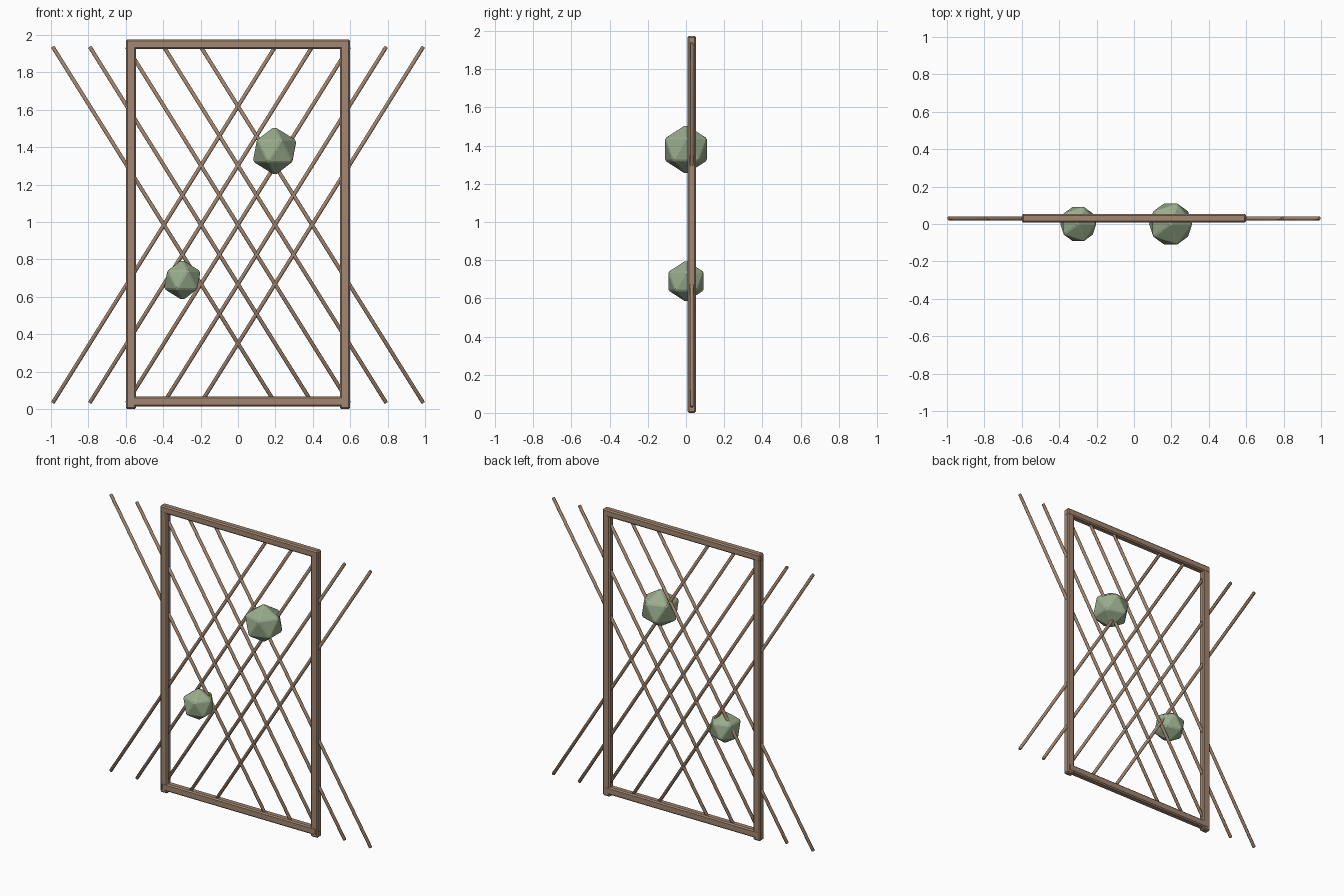
import bpy
from math import atan2, hypot

cube = bpy.data.objects.get("Cube")
if cube:
    bpy.data.objects.remove(cube, do_unlink=True)


def make_material(name, rgb):
    mat = bpy.data.materials.new(name)
    mat.use_nodes = True
    mat.diffuse_color = (*rgb, 1)
    mat.node_tree.nodes["Principled BSDF"].inputs["Base Color"].default_value = (*rgb, 1)
    return mat


WOOD = make_material("weathered wood", (0.36, 0.24, 0.165))
LEAF = make_material("sage leaf", (0.32, 0.41, 0.265))
PLANE_Y = 0.03  # depth of the trellis plane


def finish(name, mat, bevel):
    obj = bpy.context.object
    obj.name = name
    obj.data.materials.append(mat)
    if bevel:
        mod = obj.modifiers.new("Soft edges", 'BEVEL')
        mod.width = bevel
        mod.segments = 1
        mod.limit_method = 'ANGLE'
    return obj


def beam(name, x0, x1, z0, z1, depth):
    bpy.ops.mesh.primitive_cube_add(
        size=1, location=((x0 + x1) / 2, PLANE_Y, (z0 + z1) / 2))
    bpy.context.object.scale = (x1 - x0, depth, z1 - z0)
    bpy.ops.object.transform_apply(location=False, rotation=False, scale=True)
    finish(name, WOOD, 0.008)


# Outer frame
beam("left_post", 0.545, 0.6, 0, 1.965, 0.044)
beam("right_post", -0.6, -0.545, 0, 1.965, 0.044)
beam("top_rail", -0.6, 0.6, 1.925, 1.975, 0.046)
beam("bottom_rail", -0.59, 0.59, 0.015, 0.067, 0.046)

# Crossing diagonal slats
RUN, RISE = 1.19, 1.905
for side, lean in (("left", 1), ("right", -1)):
    for i in range(5):
        bpy.ops.mesh.primitive_cylinder_add(
            vertices=8, radius=0.0115, depth=hypot(RUN, RISE),
            location=((i - 2) * 0.198, PLANE_Y, 0.985),
            rotation=(0, lean * atan2(RUN, RISE), 0))
        finish(f"{side}_leaning_slat_{i + 1}", WOOD, 0.003)
        bpy.ops.object.shade_smooth_by_angle()

# Faceted leaf clumps
for name, x, z, radius in (("upper_leaf_clump", 0.196, 1.38, 0.131),
                           ("lower_leaf_clump", -0.298, 0.69, 0.11)):
    bpy.ops.mesh.primitive_ico_sphere_add(
        subdivisions=1, radius=radius, location=(x, 0, z))
    finish(name, LEAF, 0.006)
